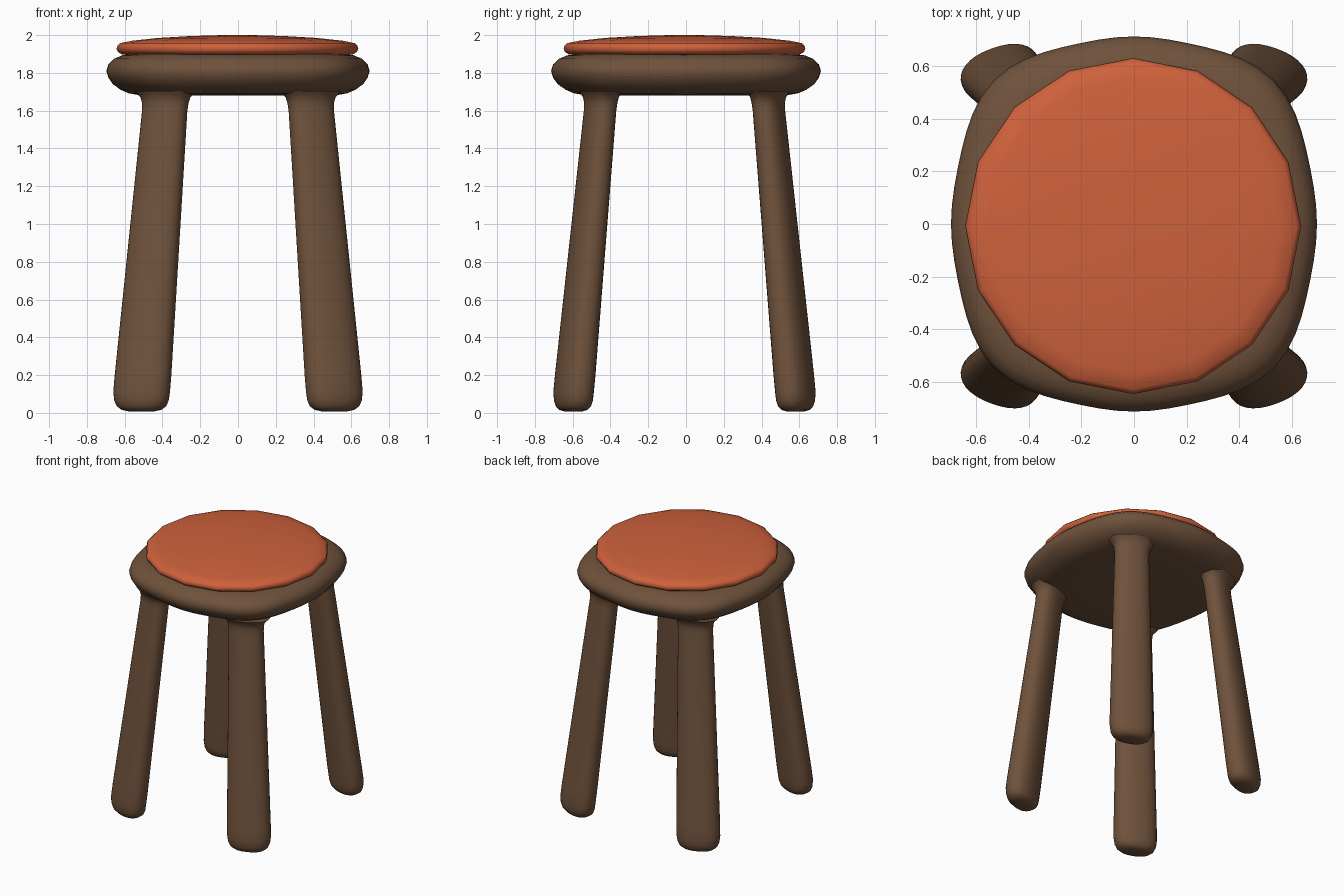
import bpy, bmesh
from math import sin, cos, pi, radians, copysign
from mathutils import Vector, Matrix

if "Cube" in bpy.data.objects:
    bpy.data.objects.remove(bpy.data.objects["Cube"])


def material(name, rgb):
    m = bpy.data.materials.new(name)
    m.diffuse_color = (*rgb, 1)
    m.use_nodes = True
    m.node_tree.nodes["Principled BSDF"].inputs["Base Color"].default_value = m.diffuse_color
    return m


wood = material("brown_wood", (0.16, 0.085, 0.045))
fabric = material("orange_fabric", (0.62, 0.12, 0.045))


def loft(name, rings, mat, angle=60):
    """Skin a stack of closed rings, bottom to top, and cap both ends."""
    bm = bmesh.new()
    loops = [[bm.verts.new(p) for p in ring] for ring in rings]
    n = len(loops[0])
    for a, b in zip(loops, loops[1:]):
        for i in range(n):
            j = (i + 1) % n
            bm.faces.new((a[i], a[j], b[j], b[i]))
    bm.faces.new(loops[0][::-1])
    bm.faces.new(loops[-1])
    bmesh.ops.recalc_face_normals(bm, faces=bm.faces)
    mesh = bpy.data.meshes.new(name)
    bm.to_mesh(mesh)
    bm.free()
    ob = bpy.data.objects.new(name, mesh)
    bpy.context.collection.objects.link(ob)
    mesh.materials.append(mat)
    bpy.ops.object.select_all(action='DESELECT')
    ob.select_set(True)
    bpy.context.view_layer.objects.active = ob
    bpy.ops.object.shade_smooth_by_angle(angle=radians(angle))
    return ob


# Wooden seat: rounded-square outline with a soft bulging rim
def seat_ring(scale, z, n=64):
    ring = []
    for i in range(n):
        t = 2 * pi * i / n
        r = scale * (0.697 + 0.058 * sin(2 * t) ** 4)
        ring.append((r * cos(t), 1.025 * r * sin(t), z))
    return ring


seat_profile = [(0.4, 1.68), (0.75, 1.682), (0.83, 1.692), (0.89, 1.71),
                (0.95, 1.74), (0.985, 1.775), (1.0, 1.81), (0.985, 1.845),
                (0.94, 1.875), (0.88, 1.893), (0.8, 1.9), (0.4, 1.9)]
loft("seat", [seat_ring(s, z) for s, z in seat_profile], wood)


# Sixteen-sided cushion with rounded lip and low dome
def cushion_ring(r, z, n=16):
    return [(r * cos(2 * pi * i / n) - 0.003, r * sin(2 * pi * i / n) - 0.008, z)
            for i in range(n)]


cushion_profile = [(0.5, 1.89), (0.61, 1.897), (0.632, 1.91), (0.64, 1.927),
                   (0.635, 1.945), (0.622, 1.957), (0.56, 1.97),
                   (0.42, 1.985), (0.25, 1.995), (0.08, 2.0)]
loft("cushion", [cushion_ring(r, z) for r, z in cushion_profile], fabric)


# Splayed legs: oval section, long axis turned 20 degrees, flared into the seat
leg_profile = [(0.45, 0.008), (0.7, 0.016), (0.87, 0.035), (0.96, 0.065),
               (1.0, 0.11), (1.0, 0.2), (0.8, 1.6), (0.82, 1.64),
               (0.88, 1.67), (1.0, 1.69), (1.1, 1.705)]
foot, top = Vector((0.511, 0.588)), Vector((0.388, 0.447))


def leg_ring(sx, sy, scale, z, n=32):
    c = foot.lerp(top, min(max((z - 0.1) / 1.5, 0), 1.03))
    turn = Matrix.Rotation(radians(-20), 2)
    ring = []
    for i in range(n):
        t = 2 * pi * i / n
        p = Vector([a * scale * copysign(abs(f) ** 0.88, f)
                    for a, f in ((0.154, cos(t)), (0.095, sin(t)))])
        p = turn @ p + c
        ring.append((sx * p.x, sy * p.y - 0.008, z))
    return ring


for side, sx in (("left", -1), ("right", 1)):
    for end, sy in (("front", -1), ("back", 1)):
        loft(f"{end}_{side}_leg",
             [leg_ring(sx, sy, s, z) for s, z in leg_profile], wood)
